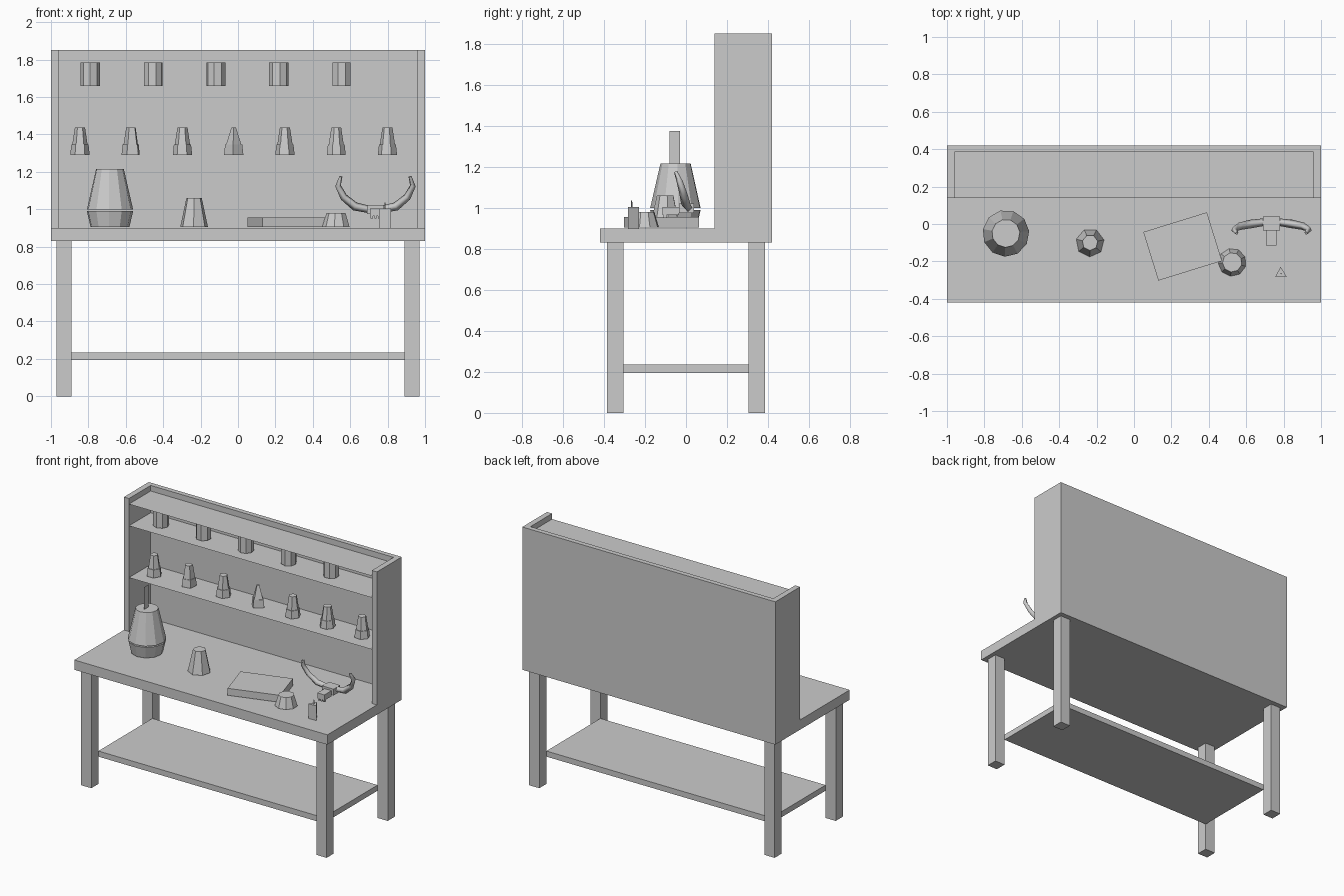
import bpy, bmesh, math

if "Cube" in bpy.data.objects:
    bpy.data.objects.remove(bpy.data.objects["Cube"])

grey = bpy.data.materials.new("plain grey")
grey.diffuse_color = (0.6, 0.6, 0.6, 1)
grey.use_nodes = True
grey.node_tree.nodes["Principled BSDF"].inputs["Base Color"].default_value = grey.diffuse_color


def make(name, bm):
    bmesh.ops.recalc_face_normals(bm, faces=bm.faces)
    me = bpy.data.meshes.new(name)
    bm.to_mesh(me)
    bm.free()
    ob = bpy.data.objects.new(name, me)
    bpy.context.collection.objects.link(ob)
    me.materials.append(grey)
    return ob


def box(name, x0, x1, y0, y1, z0, z1):
    bm = bmesh.new()
    bmesh.ops.create_cube(bm, size=1)
    for v in bm.verts:
        v.co = ((x0 + x1) / 2 + v.co.x * (x1 - x0),
                (y0 + y1) / 2 + v.co.y * (y1 - y0),
                (z0 + z1) / 2 + v.co.z * (z1 - z0))
    return make(name, bm)


def sheet(name, corners):
    bm = bmesh.new()
    bm.faces.new([bm.verts.new(c) for c in corners])
    return make(name, bm)


def turned(name, x, y, profile, sides, phase=0.0):
    # faceted body of revolution from (radius, z) pairs
    bm = bmesh.new()
    rings = []
    for r, z in profile:
        rings.append([bm.verts.new((x + r * math.cos(phase + 2 * math.pi * i / sides),
                                    y + r * math.sin(phase + 2 * math.pi * i / sides), z))
                      for i in range(sides)])
    for a, b in zip(rings, rings[1:]):
        for i in range(sides):
            j = (i + 1) % sides
            bm.faces.new((a[i], a[j], b[j], b[i]))
    bm.faces.new(rings[0])
    bm.faces.new(rings[-1])
    return make(name, bm)


# bench
box("table_top", -1, 1, -0.42, 0.42, 0.83, 0.90)
for sx in (-1, 1):
    for sy in (-1, 1):
        xs = sorted((sx * 0.89, sx * 0.97))
        ys = sorted((sy * 0.305, sy * 0.385))
        box("leg", *xs, *ys, 0, 0.83)
box("lower_shelf", -0.89, 0.89, -0.305, 0.305, 0.195, 0.235)

# rear cabinet with thin shelves
box("back_panel", -0.96, 0.96, 0.385, 0.42, 0.90, 1.85)
box("left_panel", -1, -0.96, 0.14, 0.42, 0.90, 1.85)
box("right_panel", 0.96, 1, 0.14, 0.42, 0.90, 1.85)
for z in (1.285, 1.655, 1.81):
    sheet("thin_shelf", [(-0.96, 0.14, z), (0.96, 0.14, z), (0.96, 0.385, z), (-0.96, 0.385, z)])

# jars on the upper shelf
for i in range(5):
    turned("jar", -0.79 + i * 0.336, 0.26, [(0.052, 1.66), (0.052, 1.785)], 8, 0.3 * i)

# bottles on the middle shelf
for i, n in enumerate((6, 5, 6, 4, 6, 7, 6)):
    turned("bottle", -0.845 + i * 0.274, 0.26,
           [(0.052, 1.29), (0.046, 1.345), (0.041, 1.345),
            (0.012 if n == 4 else 0.027, 1.437)], n, 0.5 * i)

# large urn with a flat plume of steam
turned("urn_base", -0.685, -0.05, [(0.105, 0.905), (0.125, 0.99)], 11, 0.1)
turned("urn_body", -0.685, -0.05, [(0.125, 0.998), (0.075, 1.215)], 11, 0.1)
sheet("steam_plume", [(-0.685, -0.08, 1.215), (-0.685, -0.03, 1.215),
                      (-0.685, -0.03, 1.375), (-0.685, -0.08, 1.375)])

# loose items on the bench
turned("flask", -0.235, -0.10, [(0.076, 0.905), (0.042, 1.06)], 7, 0.2)
turned("bowl", 0.525, -0.205, [(0.075, 0.905), (0.052, 0.98)], 9, 0.4)
book = box("book", -0.178, 0.178, -0.136, 0.136, 0.905, 0.955)
book.location = (0.26, -0.12, 0)
book.rotation_euler.z = math.radians(17.2)
turned("candle", 0.785, -0.265, [(0.036, 0.90), (0.036, 1.005)], 3, 1.6)
turned("candle_wick", 0.785, -0.265, [(0.005, 1.005), (0.003, 1.035)], 3)

# horned skull
box("skull", 0.69, 0.78, -0.035, 0.04, 0.975, 1.02)
box("skull_snout", 0.707, 0.763, -0.115, -0.035, 0.965, 1.005)
for i in range(3):
    x = 0.715 + i * 0.02
    box("tooth", x - 0.006, x + 0.006, -0.11, -0.095, 0.95, 0.965)
for s in (-1, 1):
    cu = bpy.data.curves.new("horn", 'CURVE')
    cu.dimensions = '3D'
    cu.bevel_depth = 1
    cu.bevel_resolution = 0
    cu.use_fill_caps = True
    pts = [(0.04, 0.01, 1.0, 0.02), (0.11, 0.0, 1.015, 0.023), (0.17, -0.012, 1.065, 0.02),
           (0.2, -0.03, 1.125, 0.016), (0.185, -0.05, 1.175, 0.009)]
    sp = cu.splines.new('POLY')
    sp.points.add(len(pts) - 1)
    for p, (x, y, z, r) in zip(sp.points, pts):
        p.co = (0.735 + s * x, y, z, 1)
        p.radius = r
    cu.materials.append(grey)
    bpy.context.collection.objects.link(bpy.data.objects.new("horn", cu))
